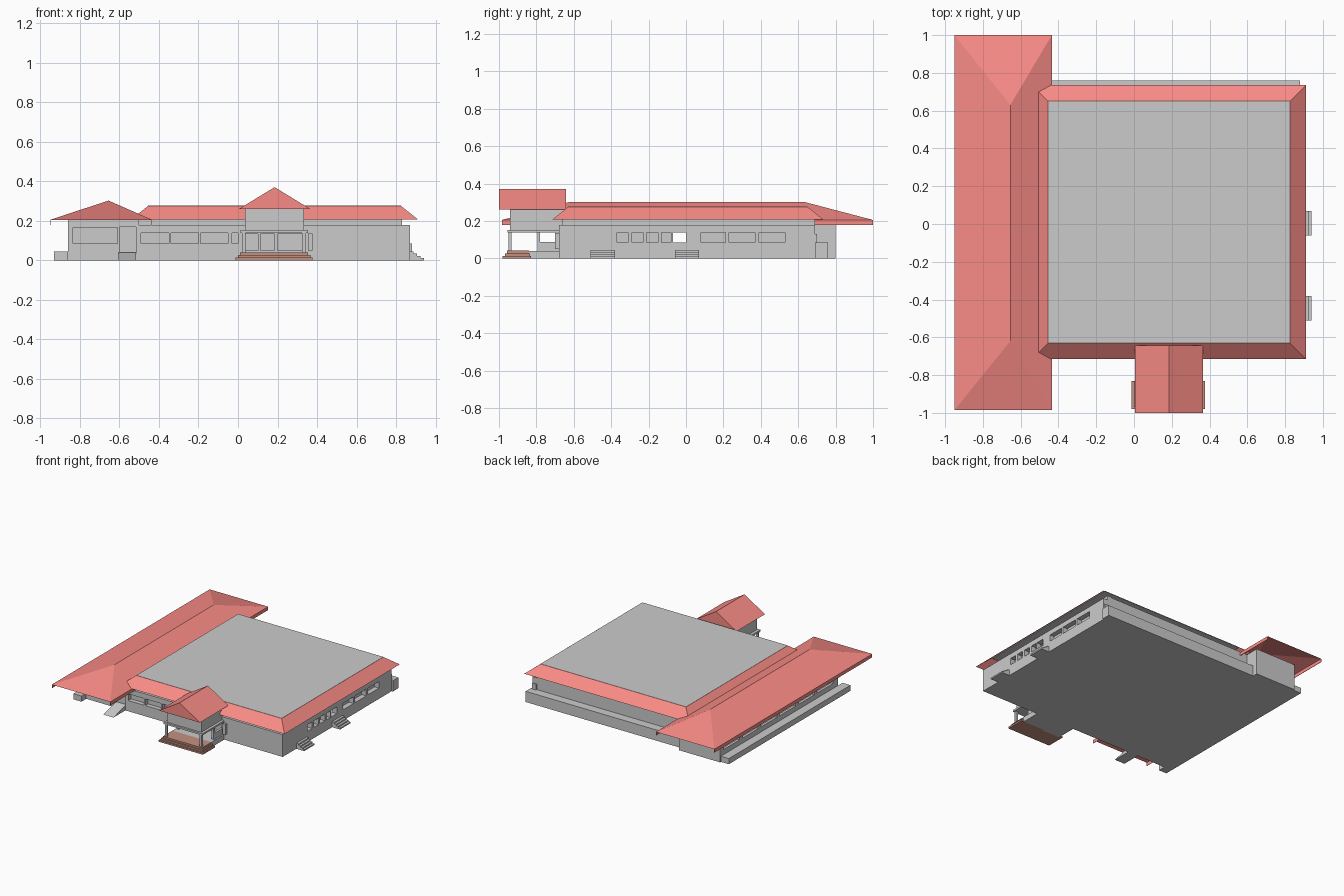
import bpy

def material(name, rgb):
    m = bpy.data.materials.new(name)
    m.diffuse_color = (*rgb, 1)
    return m

RED = material("red_tile", (0.95, 0.26, 0.24))
BROWN = material("brown_step", (0.55, 0.28, 0.22))

def mesh(name, verts, faces, mat=None):
    me = bpy.data.meshes.new(name)
    me.from_pydata(verts, [], faces)
    me.update()
    ob = bpy.data.objects.new(name, me)
    bpy.context.collection.objects.link(ob)
    if mat:
        me.materials.append(mat)
    return ob

def frustum(name, lo, hi, z0, z1, mat=None, bottom=True, top=True):
    """Tapered block between two rectangles (x0, x1, y0, y1)."""
    v = [(r[i], r[j], z) for r, z in ((lo, z0), (hi, z1))
         for i, j in ((0, 2), (1, 2), (1, 3), (0, 3))]
    f = [(i, (i + 1) % 4, (i + 1) % 4 + 4, i + 4) for i in range(4)]
    if bottom:
        f.append((3, 2, 1, 0))
    if top:
        f.append((4, 5, 6, 7))
    return mesh(name, v, f, mat)

def box(name, x0, x1, y0, y1, z0, z1, mat=None):
    r = (x0, x1, y0, y1)
    return frustum(name, r, r, z0, z1, mat)

def wall(name, axis, a, b, d0, d1, z, openings=(), oz=(0.085, 0.138)):
    """Wall along an axis from a to b, depth d0..d1, with a row of openings."""
    def part(n, s, e, lo, hi):
        if e - s < 1e-4:
            return
        if axis == 'x':
            box(n, s, e, d0, d1, lo, hi)
        else:
            box(n, d0, d1, s, e, lo, hi)
    if not openings:
        part(name, a, b, *z)
        return
    part(name + "_sill", a, b, z[0], oz[0])
    part(name + "_lintel", a, b, oz[1], z[1])
    s = a
    for o0, o1 in openings:
        part(name + "_pier", s, o0, *oz)
        s = o1
    part(name + "_pier", s, b, *oz)

# Floor slabs
box("main_floor", -0.87, 0.87, -0.68, 0.76, 0, 0.04)
box("wing_back_floor", -0.86, -0.5, 0.76, 0.80, 0, 0.04)
box("wing_plinth", -0.93, -0.86, -0.74, 0.79, 0, 0.045)

# Main block walls, lower part
right_open = [(-0.37, -0.31), (-0.29, -0.23), (-0.21, -0.15), (-0.13, -0.08),
              (-0.07, 0.0), (0.08, 0.21), (0.23, 0.37), (0.39, 0.53)]
wall("right_wall", 'y', -0.68, 0.69, 0.83, 0.87, (0, 0.178), right_open)
box("right_window_backing_front", 0.825, 0.83, -0.4, -0.075, 0.08, 0.145)
box("right_window_backing_back", 0.825, 0.83, 0.05, 0.56, 0.08, 0.145)
front_open = [(-0.49, -0.35), (-0.34, -0.2), (-0.19, -0.05), (-0.03, 0.0)]
wall("front_wall_left", 'x', -0.5, 0.02, -0.68, -0.64, (0, 0.178), front_open)
box("front_window_backing", -0.5, 0.02, -0.645, -0.64, 0.08, 0.145)
wall("front_wall_right", 'x', 0.34, 0.83, -0.68, -0.64, (0, 0.178))

# Entrance doors behind the porch
wall("entrance_wall", 'x', 0.02, 0.34, -0.68, -0.64, (0, 0.178),
     [(0.035, 0.1), (0.115, 0.185), (0.2, 0.325)], (0.05, 0.132))
box("entrance_door_panels", 0.02, 0.34, -0.655, -0.65, 0.04, 0.14)

# Back wall with projecting base, and upper wall ring
box("back_base", -0.5, 0.88, 0.69, 0.76, 0, 0.085)
box("back_wall", -0.5, 0.83, 0.66, 0.69, 0.04, 0.21)
box("back_corner_pier", 0.83, 0.865, 0.66, 0.70, 0.085, 0.13)
box("upper_right_wall", 0.80, 0.83, -0.66, 0.69, 0.17, 0.215)
box("upper_front_wall", -0.5, 0.83, -0.66, -0.63, 0.17, 0.215)

# Left wing walls with open gallery on the outer side
gallery = [(-0.62 + i * 0.235, -0.62 + i * 0.235 + 0.20) for i in range(6)]
wall("wing_left_wall", 'y', -0.68, 0.80, -0.86, -0.84, (0, 0.21), gallery, (0.085, 0.165))
wall("wing_back_wall", 'x', -0.84, -0.5, 0.77, 0.80, (0, 0.21))
wall("wing_return_wall", 'y', 0.69, 0.80, -0.52, -0.5, (0, 0.21))
wall("wing_inner_wall", 'y', -0.64, 0.66, -0.52, -0.5, (0.04, 0.21), [(-0.1, 0.03)])
wall("wing_front_wall", 'x', -0.84, -0.6, -0.68, -0.65, (0, 0.21), [(-0.835, -0.61)], (0.085, 0.165))
box("wing_front_window", -0.84, -0.6, -0.66, -0.655, 0.08, 0.17)
box("wing_door", -0.6, -0.51, -0.665, -0.65, 0.04, 0.168)
box("wing_door_lintel", -0.6, -0.5, -0.68, -0.65, 0.168, 0.21)
box("wing_door_post", -0.515, -0.5, -0.68, -0.65, 0.04, 0.21)

# Side steps and wing front ramp
for y0 in (-0.51, -0.06):
    for i in range(4):
        box("side_step", 0.87, 0.94 - i * 0.017, y0, y0 + 0.13, i * 0.011, (i + 1) * 0.011)
rx = (-0.605, -0.515)
mesh("wing_ramp",
     [(x, y, z) for x in rx for y, z in ((-0.68, 0), (-0.83, 0), (-0.68, 0.04))],
     [(0, 1, 2), (3, 5, 4), (0, 3, 4, 1), (1, 4, 5, 2), (0, 2, 5, 3)])

# Flat main roof with red sloped skirt
eave, deck = (-0.54, 0.91, -0.715, 0.735), (-0.455, 0.825, -0.63, 0.65)
frustum("main_roof_skirt", eave, deck, 0.207, 0.275, RED, bottom=False, top=False)
box("main_roof_deck", *deck, 0.27, 0.276)

# Left wing hip roof and its eave boards
x0, x1, y0, y1, ze = -0.95, -0.435, -0.985, 1.0, 0.205
mesh("wing_hip_roof",
     [(x0, y0, ze), (x1, y0, ze), (x1, y1, ze), (x0, y1, ze),
      (-0.655, -0.62, 0.302), (-0.655, 0.63, 0.302)],
     [(0, 1, 4), (1, 2, 5, 4), (2, 3, 5), (3, 0, 4, 5)], RED)
for x in (x0, x1 - 0.003):
    box("wing_eave_board", x, x + 0.003, y0, y1, 0.178, ze, RED)

# Entrance porch: floor, brown steps, posts, low side walls, slab, attic box
box("porch_floor", 0.01, 0.355, -0.84, -0.68, 0, 0.04)
for i in range(3):
    t = i * 0.011
    box("porch_step", -0.012 + t, 0.377 - t, -0.98 + t, -0.83 - t * 0.4,
        i * 0.0135, (i + 1) * 0.0135, BROWN)
for x in (0.02, 0.325):
    box("porch_post", x, x + 0.018, -0.948, -0.932, 0.03, 0.14)
    box("porch_rear_post", x, x + 0.018, -0.795, -0.78, 0.04, 0.14)
    box("porch_side_wall", x, x + 0.018, -0.78, -0.68, 0.04, 0.088)
box("porch_wall_pier", 0.355, 0.378, -0.70, -0.68, 0.05, 0.135)
box("porch_slab", 0.012, 0.355, -0.955, -0.66, 0.138, 0.152)
box("porch_attic", 0.035, 0.335, -0.94, -0.645, 0.152, 0.262)

# Porch gable roof
mesh("porch_gable_roof",
     [(x, y, z) for y in (-1.0, -0.642) for x, z in ((0.005, 0.26), (0.365, 0.26), (0.185, 0.37))],
     [(0, 1, 2), (3, 5, 4), (0, 2, 5, 3), (1, 4, 5, 2), (0, 3, 4, 1)], RED)
